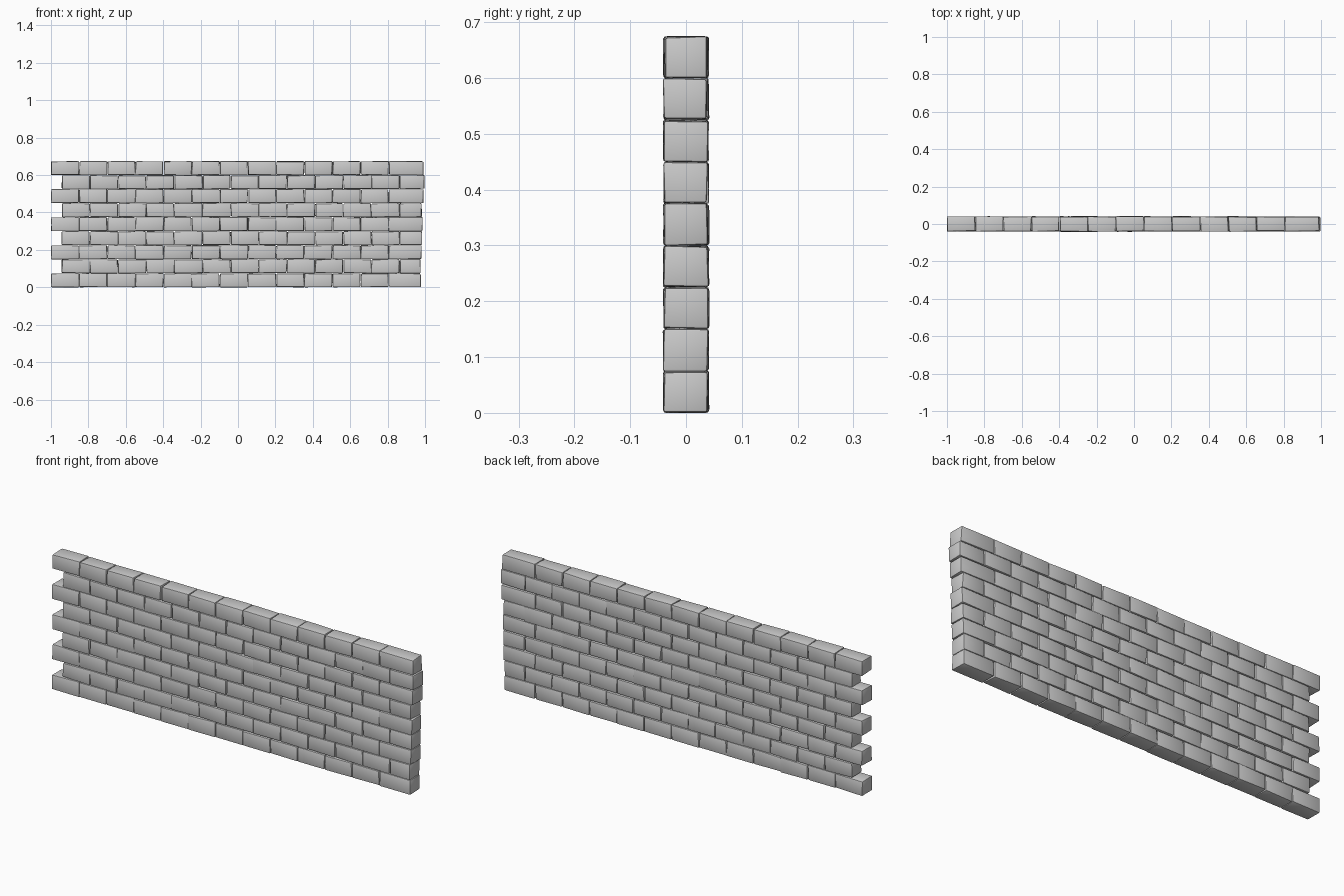
import bpy, bmesh, random
from mathutils import Vector

if "Cube" in bpy.data.objects:
    bpy.data.objects.remove(bpy.data.objects["Cube"])

random.seed(7)

ROWS, COLS = 9, 13
PITCH = 0.1505          # brick spacing along x
HEIGHT = 0.675 / ROWS   # course height
HALF_DEPTH = 0.039
GAP = 0.0012
RIGHT_ENDS = [0.98, 0.975, 0.983, 0.985, 0.988, 0.983, 0.992, 0.996, 0.99]


def jitter(amount):
    return random.uniform(-amount, amount)


def add_brick(bm, x0, x1, z0, z1):
    """One hand-cut brick: a box with slightly shifted corners."""
    verts = bmesh.ops.create_cube(bm, size=1.0)["verts"]
    shift_y = jitter(0.001)
    for v in verts:
        x = x1 - GAP if v.co.x > 0 else x0 + GAP
        z = z1 - GAP if v.co.z > 0 else z0 + GAP
        y = HALF_DEPTH if v.co.y > 0 else -HALF_DEPTH
        x += jitter(0.003)
        z += jitter(0.002)
        v.co = Vector((max(x, -1.0), y + shift_y + jitter(0.0022),
                       min(max(z, 0.0), 0.675)))


# Courses of bricks in running bond
for row in range(ROWS):
    bm = bmesh.new()
    start = -1.0 if row % 2 == 0 else -0.942
    for col in range(COLS):
        x0 = start + col * PITCH
        x1 = RIGHT_ENDS[row] if col == COLS - 1 else x0 + PITCH
        add_brick(bm, x0, x1, row * HEIGHT, (row + 1) * HEIGHT)
    mesh = bpy.data.meshes.new(f"brick_course_{row + 1}")
    bm.to_mesh(mesh)
    bm.free()
    course = bpy.data.objects.new(f"brick_course_{row + 1}", mesh)
    bpy.context.collection.objects.link(course)

    # Worn edges
    bevel = course.modifiers.new("worn_edges", 'BEVEL')
    bevel.width = 0.004
    bevel.segments = 2
    bevel.limit_method = 'ANGLE'

    bpy.ops.object.select_all(action='DESELECT')
    course.select_set(True)
    bpy.context.view_layer.objects.active = course
    bpy.ops.object.modifier_apply(modifier=bevel.name)
    bpy.ops.object.shade_smooth_by_angle()
